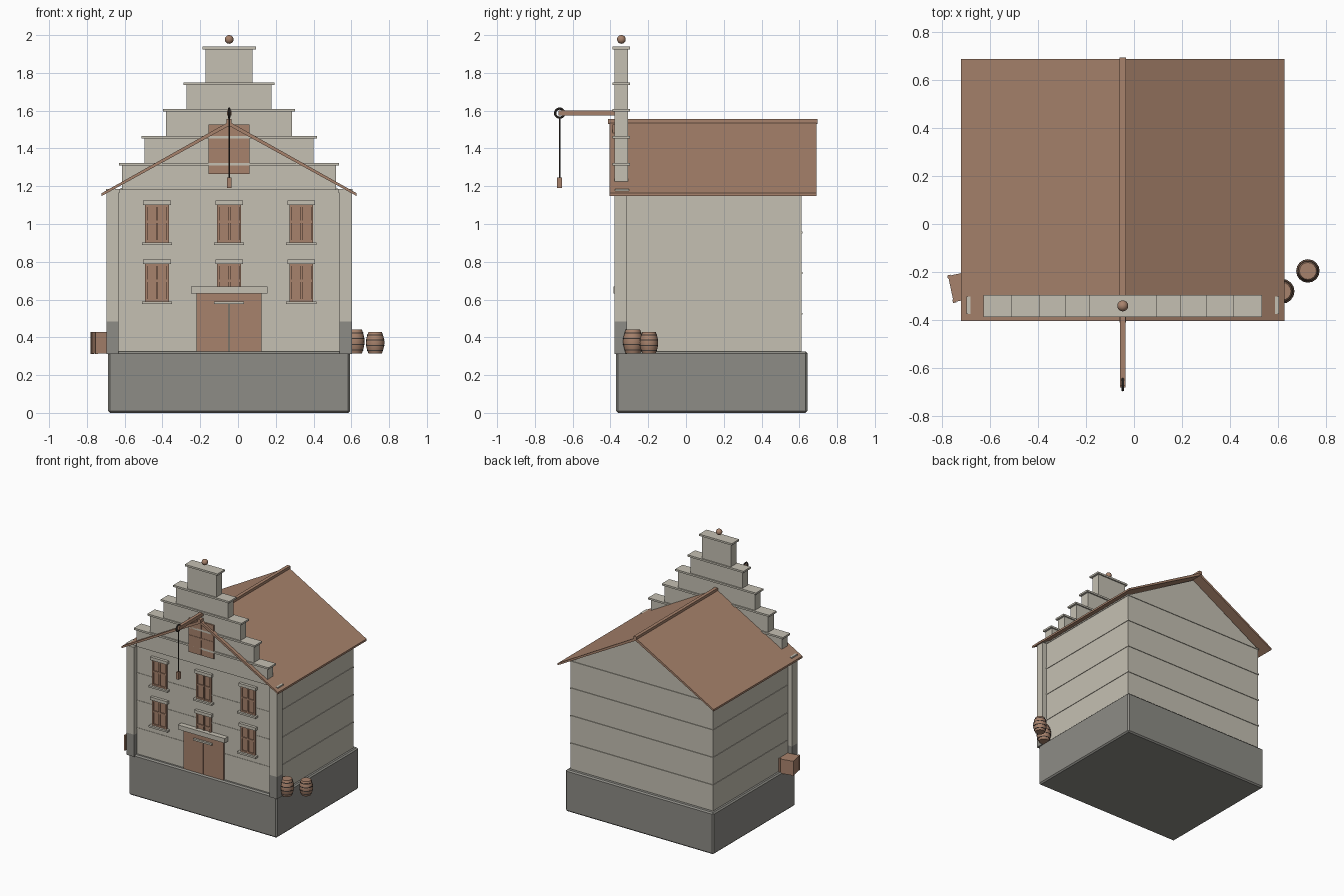
import bpy, bmesh, math
from mathutils import Vector

cube = bpy.data.objects.get("Cube")
if cube:
    bpy.data.objects.remove(cube, do_unlink=True)

CX = -0.047  # centre line of the house


def material(name, color):
    m = bpy.data.materials.new(name)
    m.use_nodes = True
    m.diffuse_color = (*color, 1)
    m.node_tree.nodes["Principled BSDF"].inputs["Base Color"].default_value = (*color, 1)
    return m


STONE = material("pale_stone", (0.56, 0.53, 0.45))
GREY = material("grey_stone", (0.27, 0.265, 0.24))
WOOD = material("brown_wood", (0.39, 0.225, 0.15))
DARK = material("dark_iron", (0.05, 0.04, 0.035))


def mesh_object(name, bm, mat):
    bmesh.ops.recalc_face_normals(bm, faces=bm.faces)
    me = bpy.data.meshes.new(name)
    bm.to_mesh(me)
    bm.free()
    me.materials.append(mat)
    ob = bpy.data.objects.new(name, me)
    bpy.context.collection.objects.link(ob)
    return ob


def box(name, x, y, z, mat, bevel=0):
    """Box from (low, high) ranges; x is measured from the centre line."""
    bm = bmesh.new()
    bmesh.ops.create_cube(bm, size=1)
    for v in bm.verts:
        v.co = Vector([r[0] if c < 0 else r[1] for c, r in zip(v.co, (x, y, z))])
        v.co.x += CX
    if bevel:
        bmesh.ops.bevel(bm, geom=bm.edges[:], offset=bevel, segments=1, affect='EDGES')
    return mesh_object(name, bm, mat)


def extrude_profile(name, pts, y0, y1, mat):
    """Extrude an x,z outline along y."""
    bm = bmesh.new()
    face = bm.faces.new([bm.verts.new((CX + x, y0, z)) for x, z in pts])
    new = bmesh.ops.extrude_face_region(bm, geom=[face])["geom"]
    bmesh.ops.translate(bm, vec=(0, y1 - y0, 0),
                        verts=[g for g in new if isinstance(g, bmesh.types.BMVert)])
    return mesh_object(name, bm, mat)


def finish(name, mat, smooth=True):
    ob = bpy.context.object
    ob.name = name
    ob.data.materials.append(mat)
    if smooth:
        bpy.ops.object.shade_smooth_by_angle(angle=math.radians(40))
    return ob


def lathe(name, profile, centre, mat, sides=16):
    """Closed turned solid from (radius, height) points."""
    bm = bmesh.new()
    rings = []
    for r, h in profile:
        rings.append([bm.verts.new((centre[0] + r * math.cos(a), centre[1] + r * math.sin(a), centre[2] + h))
                      for a in (2 * math.pi * i / sides for i in range(sides))])
    for low, high in zip(rings, rings[1:]):
        for i in range(sides):
            j = (i + 1) % sides
            bm.faces.new((low[i], low[j], high[j], high[i]))
    bm.faces.new(rings[0])
    bm.faces.new(rings[-1])
    ob = mesh_object(name, bm, mat)
    for o in bpy.context.selected_objects:
        o.select_set(False)
    ob.select_set(True)
    bpy.context.view_layer.objects.active = ob
    bpy.ops.object.shade_smooth_by_angle(angle=math.radians(40))
    return ob


# Plinth, walls and facade
box("plinth", (-0.64, 0.64), (-0.37, 0.643), (0, 0.325), GREY, 0.01)
W = 0.615
extrude_profile("house_walls", [(-W, 0.32), (W, 0.32), (W, 1.165), (0, 1.515), (-W, 1.165)],
                -0.315, 0.612, STONE)
box("front_facade", (-0.59, 0.59), (-0.345, -0.30), (0.32, 1.185), STONE)

# Thin string courses around the walls
for z in (0.525, 0.74, 0.955, 1.165):
    box("wall_course", (-W - 0.004, W + 0.004), (-0.31, 0.617), (z - 0.005, z + 0.005), STONE)
    box("facade_course", (-0.588, 0.588), (-0.348, -0.32), (z - 0.005, z + 0.005), STONE)

# Corner pilasters with grey feet
for s in (-1, 1):
    xs = sorted((s * 0.585, s * 0.65))
    box("corner_pilaster", xs, (-0.378, -0.313), (0.485, 1.165), STONE)
    box("pilaster_foot", xs, (-0.378, -0.313), (0.312, 0.485), GREY)
    box("pilaster_cap", sorted((s * 0.58, s * 0.653)), (-0.375, -0.303), (1.165, 1.185), STONE)

# Roof slabs and ridge
for s in (-1, 1):
    extrude_profile("roof_slope", [(s * 0.675, 1.148), (s * 0.675, 1.163), (0, 1.542), (0, 1.52)],
                    -0.405, 0.69, WOOD)
box("ridge_beam", (-0.013, 0.013), (-0.412, 0.695), (1.53, 1.555), WOOD)

# Stepped gable
bottom = 1.18
for half, top in ((0.566, 1.31), (0.448, 1.452), (0.333, 1.595), (0.225, 1.736), (0.125, 1.925)):
    box("gable_step", (-half, half), (-0.378, -0.307), (bottom, top), STONE)
    box("gable_coping", (-half - 0.016, half + 0.016), (-0.388, -0.297), (top, top + 0.014), STONE)
    bottom = top + 0.014
bpy.ops.mesh.primitive_uv_sphere_add(segments=16, ring_count=10, radius=0.023, location=(CX, -0.342, 1.977))
finish("gable_ball", WOOD)

# Windows: pane, frame bars, sill and lintel
for x in (-0.382, 0, 0.382):
    for z in (0.59, 0.902):
        top = z + 0.2
        box("window_pane", (x - 0.063, x + 0.063), (-0.351, -0.33), (z, top), WOOD)
        for dx in (-0.057, 0, 0.057):
            box("window_upright", (x + dx - 0.006, x + dx + 0.006), (-0.359, -0.33), (z, top), WOOD)
        for bz in (z + 0.006, z + 0.11, top - 0.006):
            box("window_bar", (x - 0.063, x + 0.063), (-0.358, -0.33), (bz - 0.006, bz + 0.006), WOOD)
        box("window_sill", (x - 0.08, x + 0.08), (-0.375, -0.33), (z - 0.014, z), STONE)
        box("window_lintel", (x - 0.073, x + 0.073), (-0.367, -0.33), (top - 0.002, top + 0.022), STONE)

# Double entrance door and canopy
for s in (-1, 1):
    box("entrance_door_leaf", sorted((s * 0.002, s * 0.172)), (-0.36, -0.33), (0.325, 0.632), WOOD)
box("door_canopy", (-0.202, 0.202), (-0.385, -0.33), (0.632, 0.668), STONE)

# Loft hatch with two leaves and a cross rail
for s in (-1, 1):
    box("loft_hatch_leaf", sorted((s * 0.002, s * 0.108)), (-0.388, -0.36), (1.265, 1.528), WOOD)
box("loft_hatch_rail", (-0.108, 0.108), (-0.391, -0.37), (1.385, 1.4), WOOD)

# Hoist: beam, pulley, rope and weight
box("hoist_beam", (-0.012, 0.012), (-0.675, -0.34), (1.574, 1.6), WOOD)
bpy.ops.mesh.primitive_torus_add(major_radius=0.024, minor_radius=0.006, major_segments=20, minor_segments=8,
                                 location=(CX, -0.669, 1.587), rotation=(0, math.pi / 2, 0))
finish("hoist_pulley", DARK)
bpy.ops.mesh.primitive_cylinder_add(vertices=8, radius=0.004, depth=0.325, location=(CX, -0.669, 1.405))
finish("hoist_rope", DARK)
box("hoist_weight", (-0.012, 0.012), (-0.682, -0.656), (1.19, 1.245), WOOD)

# Barrels with iron hoops
for x, y, r, h in ((0.618, -0.281, 0.052, 0.128), (0.726, -0.196, 0.049, 0.115)):
    rows = [i / 8 for i in range(9)]
    lathe("barrel", [(r * (0.72 + 0.28 * math.sin(math.pi * t)), h * t) for t in rows], (x, y, 0.314), WOOD)
    for t in (0.15, 0.38, 0.62, 0.85):
        rr = r * (0.74 + 0.28 * math.sin(math.pi * t))
        lathe("barrel_hoop", [(rr, -0.003), (rr, 0.003)], (x, y, 0.314 + h * t), DARK)

# Turned crate with corner battens
bpy.ops.mesh.primitive_cube_add(size=0.112, location=(-0.71, -0.26, 0.371), rotation=(0, 0, math.radians(12)))
finish("crate", WOOD, False)
crate = bpy.context.object
for sx in (-1, 1):
    for sy in (-1, 1):
        bpy.ops.mesh.primitive_cube_add(size=1)
        batten = finish("crate_batten", WOOD, False)
        batten.parent = crate
        batten.scale = (0.014, 0.014, 0.116)
        batten.location = (sx * 0.052, sy * 0.052, 0)
